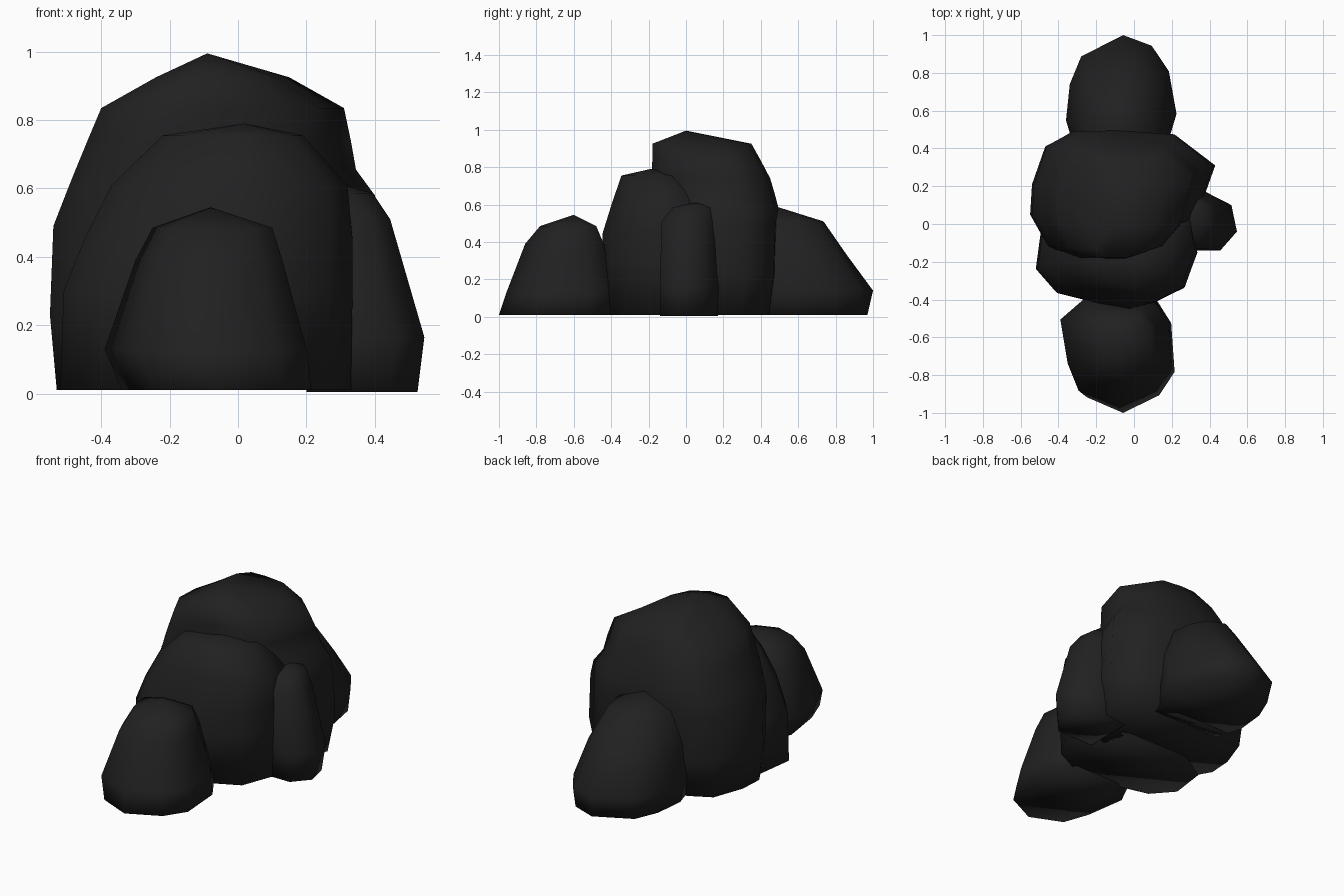
import bpy, bmesh

charcoal = bpy.data.materials.new("charcoal_stone")
charcoal.diffuse_color = (0.015, 0.015, 0.015, 1)


def rock(name, outline, levels, apex):
    """Loft a plan outline through levels (z, x0, x1, y0, y1), closed by an apex."""
    xs, ys = [p[0] for p in outline], [p[1] for p in outline]
    unit = [((x - min(xs)) / (max(xs) - min(xs)), (y - min(ys)) / (max(ys) - min(ys)))
            for x, y in outline]
    bm = bmesh.new()
    rings = [[bm.verts.new((x0 + u * (x1 - x0), y0 + v * (y1 - y0), z)) for u, v in unit]
             for z, x0, x1, y0, y1 in levels]
    n = len(unit)
    bm.faces.new(rings[0][::-1])
    for a, b in zip(rings, rings[1:]):
        for i in range(n):
            j = (i + 1) % n
            bm.faces.new((a[i], a[j], b[j], b[i]))
    tip = bm.verts.new(apex)
    for i in range(n):
        bm.faces.new((rings[-1][i], rings[-1][(i + 1) % n], tip))
    bmesh.ops.recalc_face_normals(bm, faces=bm.faces)
    for f in bm.faces:
        f.smooth = True
    mesh = bpy.data.meshes.new(name)
    bm.to_mesh(mesh)
    bm.free()
    mesh.materials.append(charcoal)
    bpy.context.collection.objects.link(bpy.data.objects.new(name, mesh))


# Tallest boulder in the middle
rock("tall_boulder",
     [(-.05, -.17), (.2, -.10), (.33, .03), (.43, .31), (.22, .47), (-.1, .49), (-.33, .485),
      (-.47, .41), (-.54, .21), (-.55, .05), (-.46, -.11), (-.33, -.165)],
     [(.01, -.53, .39, -.14, .46), (.23, -.55, .43, -.17, .49), (.49, -.54, .42, -.18, .495),
      (.58, -.505, .40, -.185, .495), (.655, -.475, .345, -.185, .475),
      (.74, -.44, .33, -.185, .45), (.835, -.40, .31, -.18, .40),
      (.925, -.24, .15, -.18, .35)],
     (-.09, .0, .995))

# Broad boulder leaning on its front
rock("middle_boulder",
     [(-.05, -.45), (.10, -.41), (.26, -.33), (.33, -.14), (.30, .05), (.1, .12),
      (-.3, .12), (-.49, 0), (-.52, -.23), (-.41, -.36)],
     [(.01, -.52, .33, -.45, .1), (.3, -.51, .335, -.455, .1), (.45, -.45, .335, -.445, .1),
      (.61, -.37, .32, -.395, .08), (.755, -.22, .19, -.345, .0)],
     (.02, -.19, .79))

# Low boulder at the front
rock("front_boulder",
     [(-.08, -1), (.13, -.91), (.22, -.79), (.20, -.54), (.10, -.40), (-.24, -.40),
      (-.39, -.53), (-.35, -.77), (-.29, -.92)],
     [(.01, -.34, .215, -1, -.38), (.13, -.39, .20, -.96, -.38), (.39, -.30, .13, -.86, -.44),
      (.485, -.25, .10, -.78, -.48)],
     (-.08, -.6, .545))

# Low boulder at the back
rock("back_boulder",
     [(.16, .45), (.22, .63), (.18, .83), (.09, .95), (-.06, 1), (-.28, .90),
      (-.34, .77), (-.36, .6), (-.31, .45)],
     [(.01, -.34, .22, .38, .97), (.14, -.36, .225, .38, 1), (.33, -.32, .19, .36, .86),
      (.51, -.25, .11, .36, .735)],
     (-.07, .48, .59))

# Small boulder on the right
rock("side_boulder",
     [(.25, -.14), (.47, -.14), (.545, -.04), (.52, .1), (.37, .19), (.25, .17)],
     [(.005, .2, .525, -.14, .17), (.165, .2, .545, -.14, .19), (.51, .2, .445, -.13, .18),
      (.585, .2, .395, -.07, .17)],
     (.31, .05, .61))
